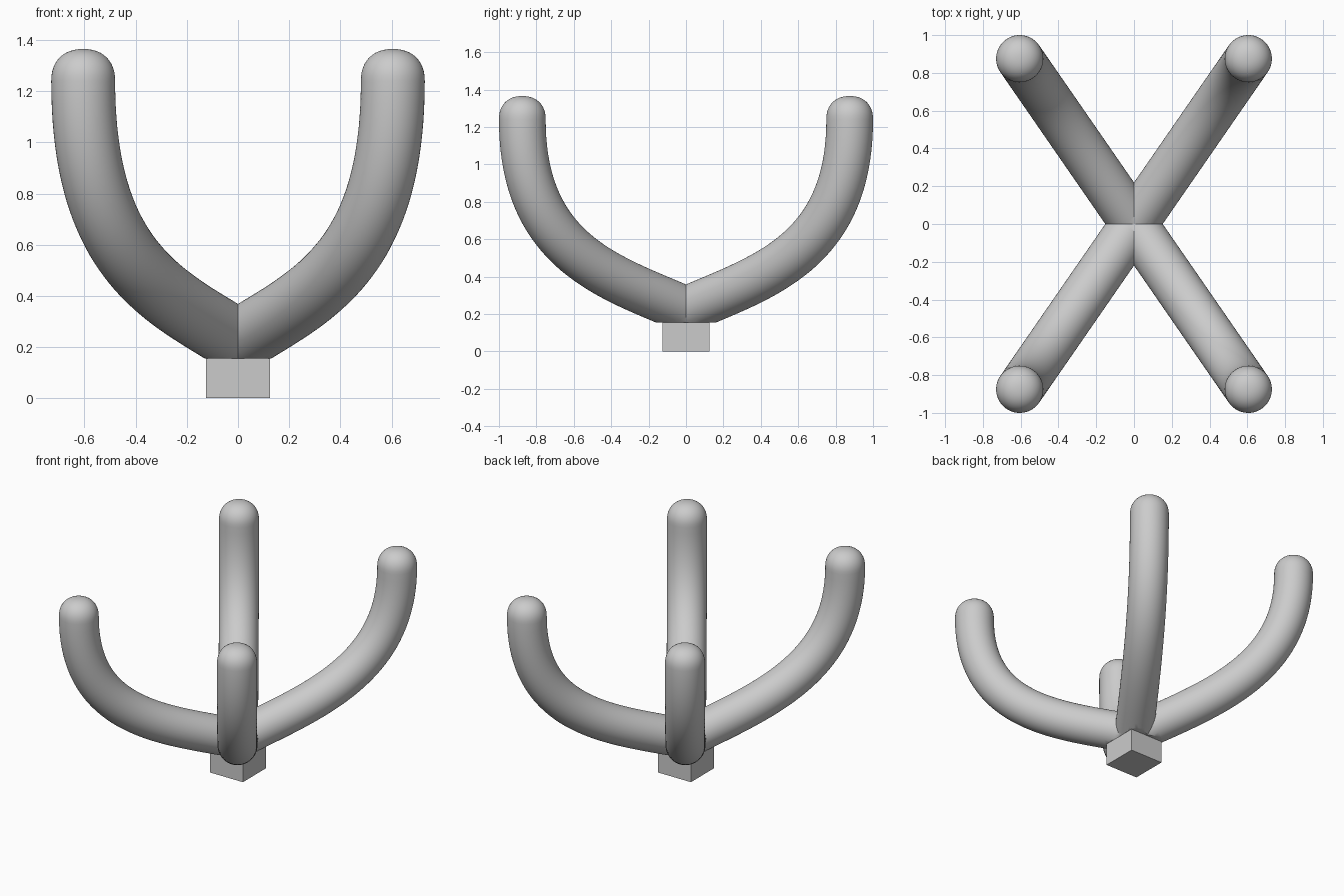
import bpy, bmesh, math
from mathutils import Vector

if "Cube" in bpy.data.objects:
    bpy.data.objects.remove(bpy.data.objects["Cube"])

R = 0.125            # tube radius
CUT = 0.155          # height where the arms rest on the foot
SEG = 48
OUT = Vector((0.605, 0.875, 0)).normalized()   # horizontal direction of one arm
SIDE = Vector((-OUT.y, OUT.x, 0))
P = [(0, 0.222), (0.48, 0.395), (1.064, 0.52), (1.064, 1.24)]  # arm curve (reach, height)


def bezier(t):
    u = 1 - t
    w = (u**3, 3*u*u*t, 3*u*t*t, t**3)
    d = (-3*u*u, 3*u*u - 6*u*t, 6*u*t - 3*t*t, 3*t*t)
    pos = [sum(k * p[i] for k, p in zip(w, P)) for i in (0, 1)]
    tan = Vector([sum(k * p[i] for k, p in zip(d, P)) for i in (0, 1)]).normalized()
    return pos, tan


def ring(bm, s, z, tan, r):
    centre = OUT * s + Vector((0, 0, z))
    up = OUT * -tan[1] + Vector((0, 0, tan[0]))
    return [bm.verts.new(centre + (SIDE * math.cos(a) + up * math.sin(a)) * r)
            for a in (2 * math.pi * k / SEG for k in range(SEG))]


# one arm: straight lead-in, curve, rounded tip
bm = bmesh.new()
(s0, z0), t0 = bezier(0)
rings = [ring(bm, s0 - 0.4 * t0[0], z0 - 0.4 * t0[1], t0, R)]
for i in range(41):
    (s, z), t = bezier(i / 40)
    rings.append(ring(bm, s, z, t, R))
for i in range(1, 12):
    a = math.pi / 2 * i / 12
    e = 2 / 2.25
    rings.append(ring(bm, P[3][0], P[3][1] + R * math.sin(a)**e, (0, 1), R * math.cos(a)**e))
for a, b in zip(rings, rings[1:]):
    for k in range(SEG):
        n = (k + 1) % SEG
        bm.faces.new((a[k], a[n], b[n], b[k]))
tip = bm.verts.new(OUT * P[3][0] + Vector((0, 0, P[3][1] + R)))
for k in range(SEG):
    bm.faces.new((rings[-1][k], rings[-1][(k + 1) % SEG], tip))

# trim to one quadrant and to the top of the foot
for co, no in (((0, 0, 0), (1, 0, 0)), ((0, 0, 0), (0, 1, 0)), ((0, 0, CUT), (0, 0, 1))):
    bmesh.ops.bisect_plane(bm, geom=bm.verts[:] + bm.edges[:] + bm.faces[:], dist=1e-6,
                           plane_co=co, plane_no=no, clear_inner=True)
flat = [v for v in bm.verts if abs(v.co.z - CUT) < 1e-5]
flat.append(bm.verts.new((0, 0, CUT)))
flat.sort(key=lambda v: math.atan2(v.co.y - 0.04, v.co.x - 0.03))
bm.faces.new(flat)
bmesh.ops.recalc_face_normals(bm, faces=bm.faces[:])
if tip.link_faces[0].normal.z < 0:
    bmesh.ops.reverse_faces(bm, faces=bm.faces[:])
mesh = bpy.data.meshes.new("arms")
bm.to_mesh(mesh)
bm.free()
arms = bpy.data.objects.new("arms", mesh)
bpy.context.collection.objects.link(arms)
bpy.context.view_layer.objects.active = arms
arms.select_set(True)

# mirror to four arms
mirror = arms.modifiers.new("four_arms", 'MIRROR')
mirror.use_axis = (True, True, False)
mirror.merge_threshold = 0.0001
bpy.ops.object.modifier_apply(modifier=mirror.name)
bpy.ops.object.shade_smooth_by_angle(angle=math.radians(30))

# square foot
bpy.ops.mesh.primitive_cube_add(size=1, location=(0, 0, CUT / 2))
foot = bpy.context.object
foot.name = "foot"
foot.scale = (0.25, 0.25, CUT)
